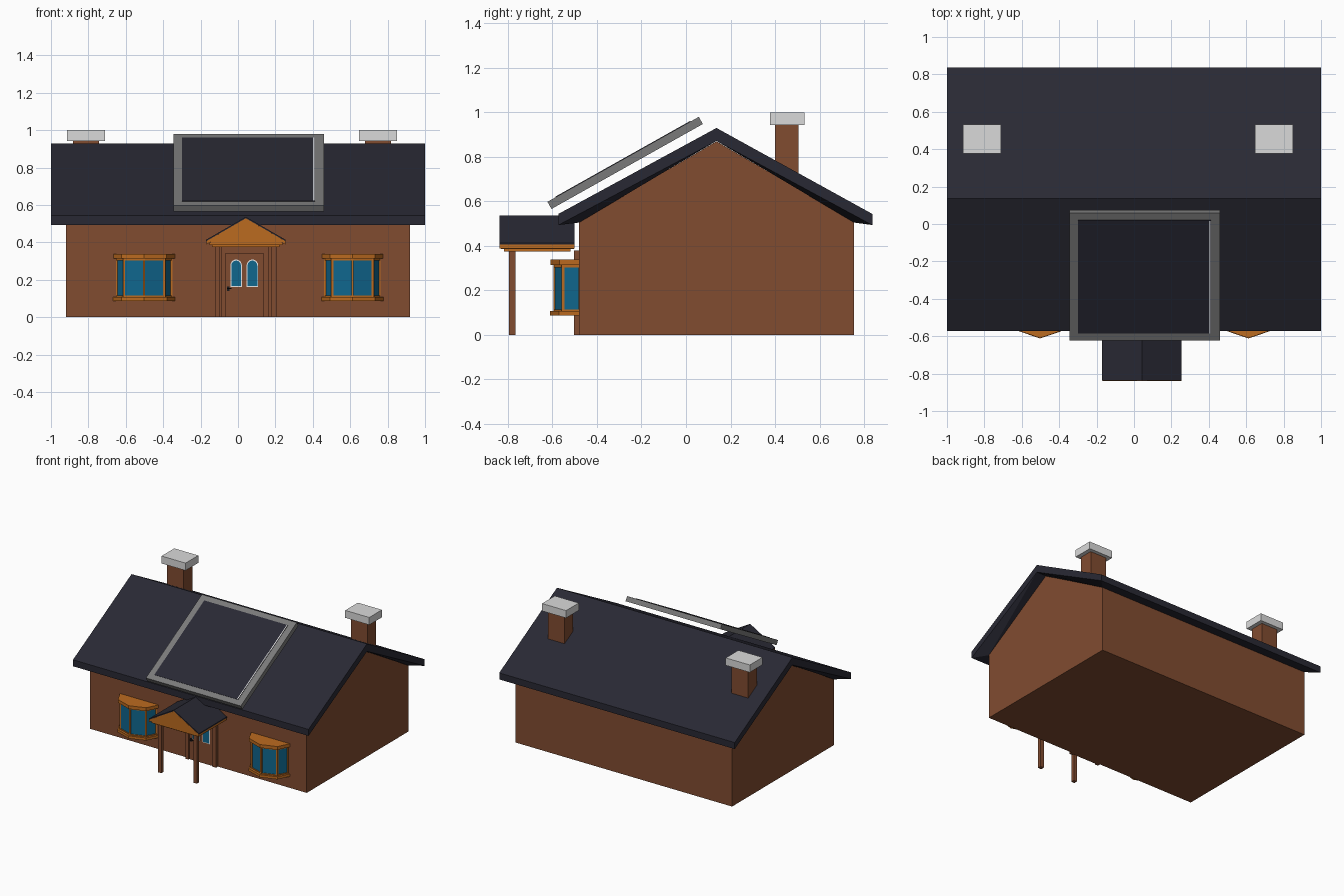
import bpy, bmesh, math
from mathutils import Matrix, Vector

if "Cube" in bpy.data.objects:
    bpy.data.objects.remove(bpy.data.objects["Cube"])


def material(name, rgb):
    m = bpy.data.materials.new(name)
    m.diffuse_color = (*rgb, 1)
    m.use_nodes = True
    m.node_tree.nodes["Principled BSDF"].inputs["Base Color"].default_value = m.diffuse_color
    return m


BRICK = material("brick brown", (0.22, 0.072, 0.030))
SLATE = material("dark slate", (0.022, 0.022, 0.034))
TIMBER = material("orange timber", (0.50, 0.145, 0.014))
GLASS = material("blue glass", (0.005, 0.135, 0.27))
STONE = material("pale stone", (0.70, 0.70, 0.70))
METAL = material("grey metal", (0.195, 0.195, 0.195))
WHITE = material("white trim", (0.9, 0.9, 0.9))
BLACK = material("black iron", (0.01, 0.01, 0.012))


def finish(name, bm, mat):
    bmesh.ops.recalc_face_normals(bm, faces=bm.faces)
    me = bpy.data.meshes.new(name)
    bm.to_mesh(me)
    bm.free()
    me.materials.append(mat)
    ob = bpy.data.objects.new(name, me)
    bpy.context.collection.objects.link(ob)
    return ob


def prism(name, pts, axis, a, b, mat):
    """Extrude a 2D profile along an axis from a to b."""
    place = {"x": lambda p, t: (t, p[0], p[1]),
             "y": lambda p, t: (p[0], t, p[1]),
             "z": lambda p, t: (p[0], p[1], t)}[axis]
    bm = bmesh.new()
    lo = [bm.verts.new(place(p, a)) for p in pts]
    hi = [bm.verts.new(place(p, b)) for p in pts]
    bm.faces.new(lo)
    bm.faces.new(hi)
    n = len(pts)
    for i in range(n):
        j = (i + 1) % n
        bm.faces.new((lo[i], lo[j], hi[j], hi[i]))
    return finish(name, bm, mat)


def box(name, x, y, z, mat):
    return prism(name, [(x[0], y[0]), (x[1], y[0]), (x[1], y[1]), (x[0], y[1])],
                 "z", z[0], z[1], mat)


# House body and main roof
RIDGE = 0.137
prism("house_walls", [(-0.48, 0), (0.755, 0), (0.755, 0.508), (RIDGE, 0.87), (-0.48, 0.508)],
      "x", -0.92, 0.92, BRICK)
prism("main_roof", [(-0.573, 0.494), (-0.573, 0.544), (RIDGE, 0.93), (0.837, 0.544),
                    (0.837, 0.494), (RIDGE, 0.872)], "x", -1, 1, SLATE)

# Sloped soffits filling between the eaves and the walls
for side, eave, wall in (("front", -0.573, -0.48), ("back", 0.837, 0.755)):
    bm = bmesh.new()
    for s in (-1, 1):
        for p in ((s, eave, 0.494), (s, RIDGE, 0.872), (s * 0.92, wall, 0.505)):
            bm.verts.new(p)
    bmesh.ops.convex_hull(bm, input=bm.verts[:])
    finish(side + "_soffit", bm, SLATE)

# Chimneys
for side, cx in (("left", -0.812), ("right", 0.748)):
    box(side + "_chimney_stack", (cx - 0.07, cx + 0.07), (0.4, 0.505), (0.62, 0.95), BRICK)
    box(side + "_chimney_cap", (cx - 0.102, cx + 0.102), (0.378, 0.532), (0.943, 1.0), STONE)

# Solar panel: grey slab with dark plate, tilted above the front slope
tilt = Matrix.Translation((0.057, -0.2735, 0.773)) @ Matrix.Rotation(math.radians(29.3), 4, "X")
for ob in (box("solar_panel_frame", (-0.403, 0.403), (-0.39, 0.39), (-0.0185, 0.0185), METAL),
           box("solar_panel_cells", (-0.357, 0.354), (-0.347, 0.347), (0.0175, 0.0205), SLATE),
           box("solar_panel_edge_line", (0.345, 0.352), (-0.345, 0.345), (0.0195, 0.0215), WHITE)):
    ob.matrix_world = tilt


# Bay windows
def bay_outline(cx, k):
    """Five-point faceted plan, k = outward offset."""
    half = [(-0.145 - k, -0.478), (-0.108 - k * 0.6, -0.553 - k * 0.8)]
    return [(cx + x, y) for x, y in half] + [(cx, -0.59 - k)] + \
           [(cx - x, y) for x, y in reversed(half)]


for side, cx in (("left", -0.502), ("right", 0.612)):
    prism(side + "_bay_glass", bay_outline(cx, 0), "z", 0.1, 0.325, GLASS)
    prism(side + "_bay_sill", bay_outline(cx, 0.022), "z", 0.088, 0.108, TIMBER)
    prism(side + "_bay_lower_rail", bay_outline(cx, 0.005), "z", 0.105, 0.115, TIMBER)
    prism(side + "_bay_upper_rail", bay_outline(cx, 0.005), "z", 0.304, 0.318, TIMBER)
    prism(side + "_bay_head", bay_outline(cx, 0.020), "z", 0.314, 0.339, TIMBER)
    for i, (x, y) in enumerate(bay_outline(cx, 0.0)):
        box(f"{side}_bay_mullion_{i}", (x - 0.006, x + 0.006), (y - 0.006, y + 0.006),
            (0.1, 0.325), TIMBER)

# Door, surround and handle
DX = 0.034
for x0, x1, n in ((-0.092, -0.068, "left"), (0.136, 0.166, "right")):
    box(n + "_door_jamb", (x0, x1), (-0.503, -0.478), (0, 0.38), BRICK)
box("door_lintel", (-0.068, 0.136), (-0.503, -0.478), (0.34, 0.38), BRICK)
box("front_door", (-0.068, 0.136), (-0.493, -0.478), (0, 0.34), BRICK)
box("door_handle_plate", (-0.058, -0.046), (-0.497, -0.49), (0.14, 0.165), BLACK)
box("door_handle", (-0.058, -0.036), (-0.507, -0.496), (0.15, 0.157), BLACK)


def arch(cx, w, z0, z1, rise):
    """Arched window outline."""
    top = [(cx + w * math.cos(math.pi * i / 8),
            z1 - rise + rise * math.sin(math.pi * i / 8)) for i in range(9)]
    return [(cx - w, z0), (cx + w, z0)] + top


for side, cx in (("left", -0.010), ("right", 0.077)):
    prism(side + "_door_window_trim", arch(cx, 0.031, 0.162, 0.309, 0.032), "y", -0.496, -0.492, WHITE)
    prism(side + "_door_window", arch(cx, 0.026, 0.167, 0.303, 0.028), "y", -0.498, -0.492, GLASS)

# Porch: slate sheet on timber barge boards, recessed gable, beam and posts
PX = 0.042


def chevron(half, eave, peak, thick):
    return [(PX - half, eave), (PX, peak), (PX + half, eave),
            (PX + half, eave - thick), (PX, peak - thick), (PX - half, eave - thick)]


prism("porch_roof", chevron(0.213, 0.414, 0.537, 0.008), "y", -0.838, -0.5, SLATE)
prism("porch_barge_boards", chevron(0.211, 0.407, 0.529, 0.018), "y", -0.839, -0.501, TIMBER)
prism("porch_gable", [(PX - 0.195, 0.386), (PX + 0.195, 0.386), (PX + 0.195, 0.398),
                      (PX, 0.515), (PX - 0.195, 0.398)], "y", -0.832, -0.503, TIMBER)
box("porch_beam", (PX - 0.18, PX + 0.18), (-0.817, -0.52), (0.376, 0.388), TIMBER)
for side, s in (("left", -1), ("right", 1)):
    cx = PX + s * 0.151
    box(side + "_porch_post", (cx - 0.014, cx + 0.014), (-0.795, -0.767), (0, 0.38), BRICK)
